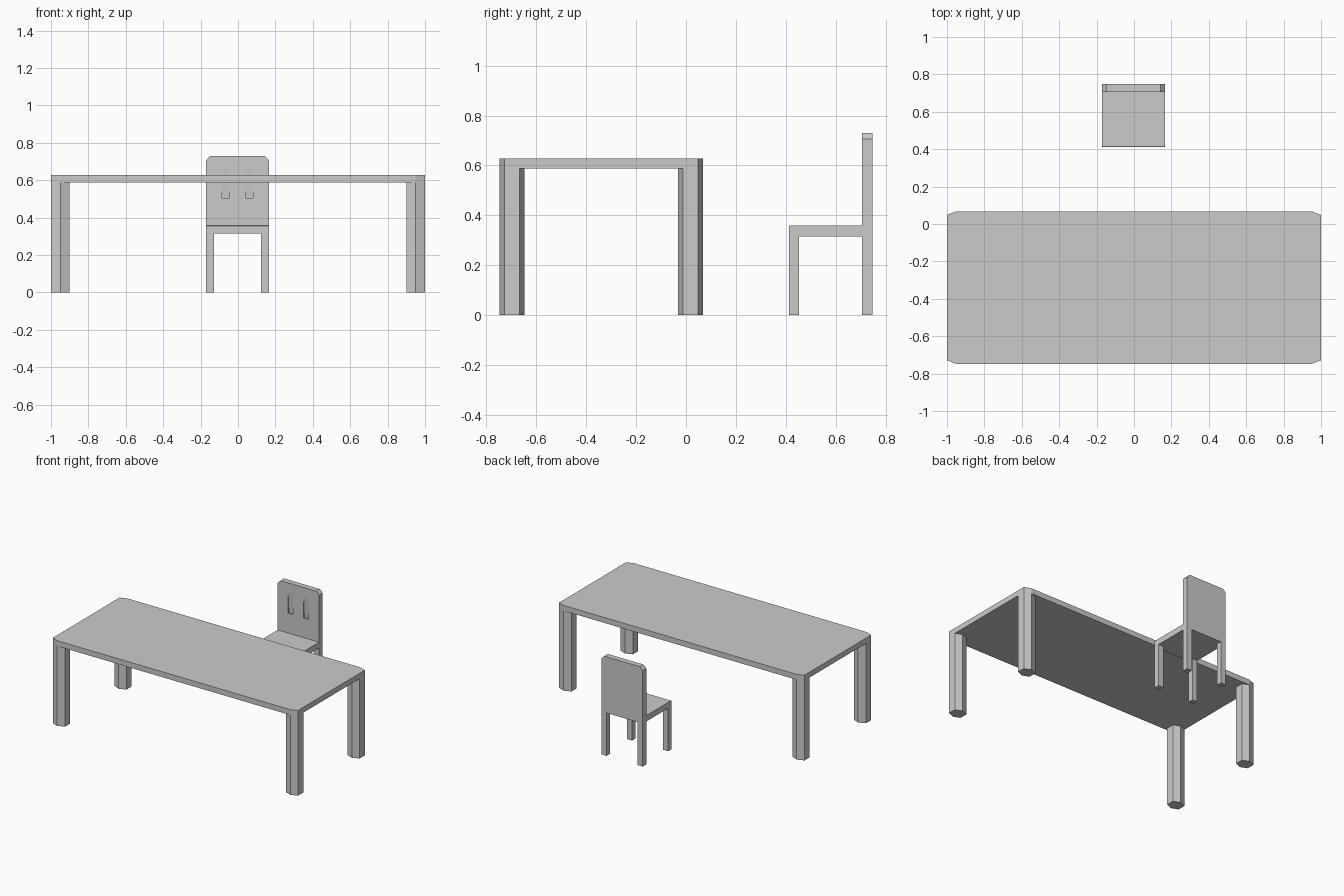
import bpy, bmesh
from mathutils import Vector

if "Cube" in bpy.data.objects:
    bpy.data.objects.remove(bpy.data.objects["Cube"])


def prism(name, profile, axis, start, end):
    """Extrude a 2D profile along an axis; profile holds the other two coordinates in order."""
    def place(a, b, c):
        return {"x": (c, a, b), "y": (a, c, b), "z": (a, b, c)}[axis]
    bm = bmesh.new()
    face = bm.faces.new([bm.verts.new(place(a, b, start)) for a, b in profile])
    moved = bmesh.ops.extrude_face_region(bm, geom=[face])["geom"]
    verts = [v for v in moved if isinstance(v, bmesh.types.BMVert)]
    bmesh.ops.translate(bm, verts=verts, vec=Vector(place(0, 0, end - start)))
    bmesh.ops.recalc_face_normals(bm, faces=bm.faces)
    mesh = bpy.data.meshes.new(name)
    bm.to_mesh(mesh)
    bm.free()
    obj = bpy.data.objects.new(name, mesh)
    bpy.context.collection.objects.link(obj)
    return obj


def rect(a0, a1, b0, b1):
    return [(a0, b0), (a1, b0), (a1, b1), (a0, b1)]


# Table: cut-corner top on four hexagonal legs
TY, HY = -0.34, 0.408
UNDER, TOP = 0.588, 0.628
corner = [(1, HY - 0.02), (0.95, HY)]
outline = (corner + [(-x, y) for x, y in corner[::-1]]
           + [(-x, -y) for x, y in corner] + [(x, -y) for x, y in corner[::-1]])
prism("table_top", [(x, TY + y) for x, y in outline], "z", UNDER, TOP)

hexagon = [(0.05, -0.03), (0.05, 0.03), (0, 0.05), (-0.05, 0.03), (-0.05, -0.03), (0, -0.05)]
for sx, side in ((-1, "left"), (1, "right")):
    for sy, end in ((-1, "front"), (1, "back")):
        cx, cy = sx * 0.95, TY + sy * (HY - 0.05)
        prism(f"table_{end}_{side}_leg", [(cx + x, cy + y) for x, y in hexagon], "z", 0, UNDER)

# Chair: seat with eased front edge, front legs
X0, X1, LEG = -0.171, 0.166, 0.042
Y0, YB, Y1 = 0.412, 0.706, 0.748
SEAT0, SEAT1 = 0.316, 0.36
seat_profile = [(Y0, SEAT0), (YB, SEAT0), (YB, SEAT1), (Y0 + 0.006, SEAT1), (Y0, SEAT1 - 0.004)]
prism("chair_seat", seat_profile, "x", X0, X1)
for side, x in (("left", X0), ("right", X1 - LEG)):
    prism(f"chair_front_{side}_leg", rect(x, x + LEG, Y0, Y0 + 0.04), "z", 0, SEAT0)

# Chair back and rear legs in one panel with chamfered top corners
H, C = 0.73, 0.023
back = prism("chair_back_and_rear_legs", [
    (X0, 0), (X0 + LEG, 0), (X0 + LEG, SEAT0), (X1 - LEG, SEAT0), (X1 - LEG, 0), (X1, 0),
    (X1, H - C), (X1 - C, H), (X0 + C, H), (X0, H - C)], "y", YB, Y1)

# Two tapered grooves in the back, deepest at the bottom
groove = [(YB - 0.02, 0.505), (YB + 0.01, 0.505), (YB - 0.00125, 0.683), (YB - 0.02, 0.683)]
for name, x in (("left", -0.086), ("right", 0.04)):
    cutter = prism(f"{name}_groove_cutter", groove, "x", x, x + 0.04)
    cutter.hide_render = True
    cutter.hide_set(True)
    mod = back.modifiers.new(f"{name}_groove", "BOOLEAN")
    mod.operation = "DIFFERENCE"
    mod.solver = "EXACT"
    mod.object = cutter
